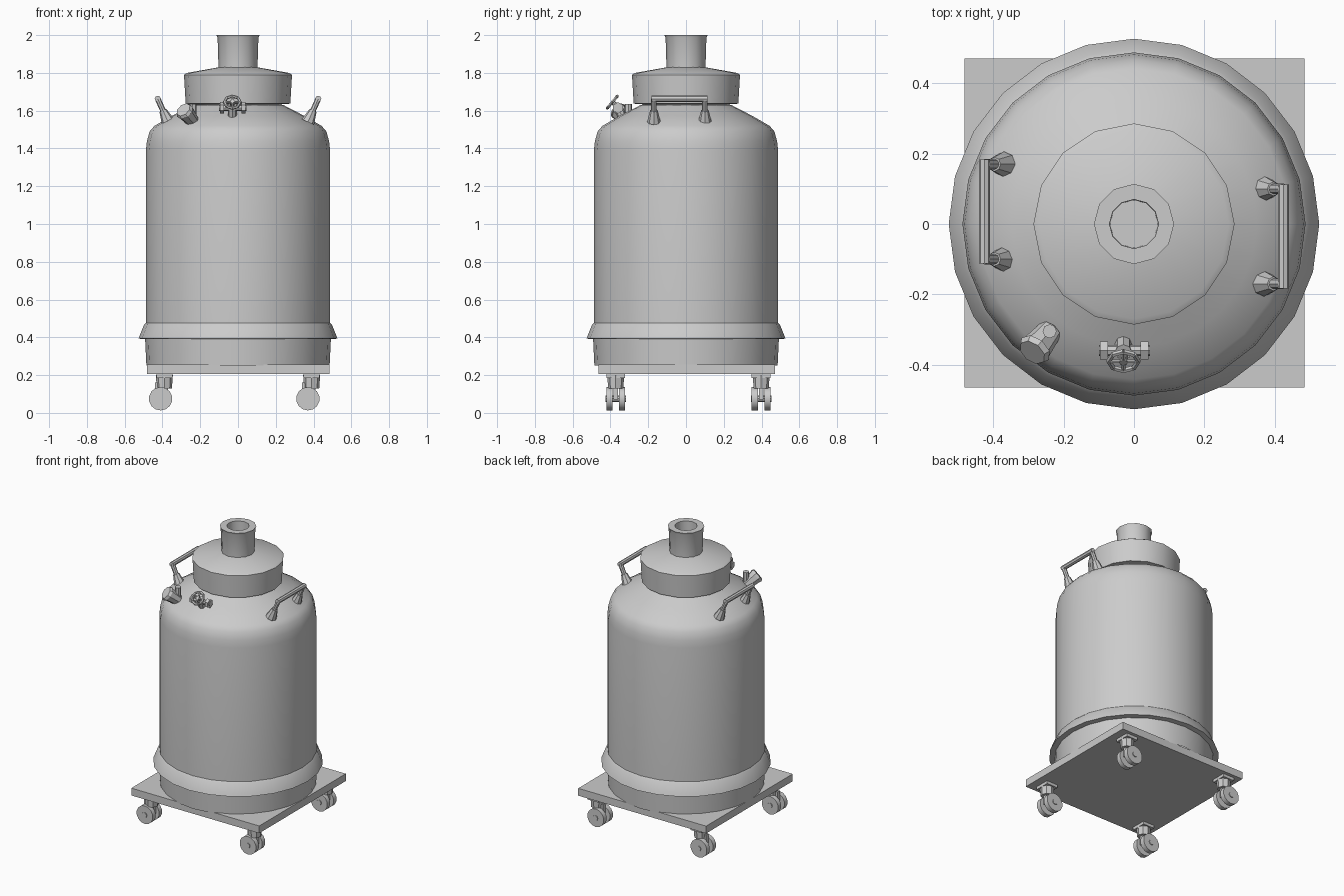
import bpy, bmesh, math
from mathutils import Vector

if "Cube" in bpy.data.objects:
    bpy.data.objects.remove(bpy.data.objects["Cube"])

steel = bpy.data.materials.new("light grey steel")
steel.diffuse_color = (0.6, 0.6, 0.6, 1)
steel.use_nodes = True
steel.node_tree.nodes["Principled BSDF"].inputs["Base Color"].default_value = steel.diffuse_color


def finish(name, bm, angle=35):
    bmesh.ops.recalc_face_normals(bm, faces=bm.faces)
    me = bpy.data.meshes.new(name)
    bm.to_mesh(me)
    bm.free()
    me.materials.append(steel)
    me.polygons.foreach_set("use_smooth", [True] * len(me.polygons))
    me.set_sharp_from_angle(angle=math.radians(angle))
    ob = bpy.data.objects.new(name, me)
    bpy.context.collection.objects.link(ob)
    return ob


def lathe(name, profile, sides, angle=35):
    """Spin (radius, z) points round the z axis; radius 0 closes an end."""
    bm = bmesh.new()
    rings = []
    for r, z in profile:
        if r == 0:
            rings.append([bm.verts.new((0, 0, z))] * sides)
        else:
            rings.append([bm.verts.new((r * math.cos(a), r * math.sin(a), z))
                          for a in (2 * math.pi * i / sides for i in range(sides))])
    for lo, hi in zip(rings, rings[1:]):
        for i in range(sides):
            j = (i + 1) % sides
            loop = list(dict.fromkeys((lo[i], lo[j], hi[j], hi[i])))
            bm.faces.new(loop)
    return finish(name, bm, angle)


def add_rod(bm, p0, p1, r0, r1=None, sides=8):
    p0, p1 = Vector(p0), Vector(p1)
    d = p1 - p0
    m = d.to_track_quat('Z', 'Y').to_matrix().to_4x4()
    m.translation = (p0 + p1) / 2
    bmesh.ops.create_cone(bm, cap_ends=True, segments=sides, radius1=r0,
                          radius2=r0 if r1 is None else r1, depth=d.length, matrix=m)


def add_box(bm, centre, size):
    vs = bmesh.ops.create_cube(bm, size=1)["verts"]
    for v in vs:
        v.co = Vector(centre) + Vector(a * b for a, b in zip(v.co, size))


# Square dolly plate
bm = bmesh.new()
add_box(bm, (0.002, 0.003, 0.23), (0.967, 0.935, 0.05))
finish("dolly_plate", bm)

# Four twin-wheel casters
for sx in (-1, 1):
    for sy in (-1, 1):
        x, y = 0.39 * sx, 0.385 * sy + 0.013
        side = ("left" if sx < 0 else "right") + ("_front" if sy < 0 else "_back")
        bm = bmesh.new()
        add_box(bm, (x, y, 0.195), (0.085, 0.10, 0.02))
        add_rod(bm, (x, y, 0.13), (x, y, 0.2), 0.04, 0.045)
        add_box(bm, (x - 0.015, y, 0.115), (0.07, 0.025, 0.09))
        add_rod(bm, (x - 0.02, y - 0.055, 0.075), (x - 0.02, y + 0.055, 0.075), 0.018)
        finish("caster_fork_" + side, bm)
        bm = bmesh.new()
        for o in (-0.034, 0.034):
            add_rod(bm, (x - 0.02, y + o - 0.016, 0.075), (x - 0.02, y + o + 0.016, 0.075),
                    0.062, sides=14)
        finish("caster_wheels_" + side, bm)

# Base ring, flared bumper and tank body with a conical shoulder
lathe("base_ring", [(0.485, 0.25), (0.492, 0.395)], 24)
lathe("bumper_ring", [(0.485, 0.39), (0.527, 0.393), (0.522, 0.405), (0.497, 0.468),
                      (0.485, 0.48)], 24)
lathe("tank_body", [(0.488, 0.40), (0.488, 1.39), (0.482, 1.44), (0.468, 1.49),
                    (0.442, 1.52), (0.35, 1.573), (0.24, 1.63)], 24, 28)

# Neck lid and open filler tube
lathe("neck_lid", [(0.22, 1.62), (0.235, 1.635), (0.277, 1.637), (0.286, 1.79),
                   (0.27, 1.80), (0.10, 1.83)], 16)
lathe("filler_tube", [(0.103, 1.82), (0.108, 1.985), (0.114, 2.0), (0.07, 2.0),
                      (0.068, 1.84), (0, 1.84)], 12)

# Two carrying handles, leaning outwards
for s, name in ((1, "right"), (-1, "left")):
    bm = bmesh.new()
    ends = []
    for y in (-0.17, 0.10):
        foot = Vector((0.37 * s, y * s, 1.54))
        top = Vector((0.425 * s, y * s, 1.663))
        add_rod(bm, foot, foot.lerp(top, 0.5), 0.036, 0.02)
        add_rod(bm, foot, top, 0.015)
        ends.append(top)
    over = (ends[1] - ends[0]).normalized() * 0.013
    add_rod(bm, ends[0] - over, ends[1] + over, 0.016)
    finish("handle_" + name, bm)

# Relief fitting on the front left of the shoulder
bm = bmesh.new()
out = Vector((-0.62, -0.76, 0)).normalized()
foot = Vector((-0.24, -0.305, 1.545))
tip = foot + out * 0.065 + Vector((0, 0, 0.05))
add_rod(bm, foot, tip, 0.035, 0.045)
add_rod(bm, tip, tip + (tip - foot) * 0.2, 0.05, 0.042)
add_rod(bm, foot + Vector((0, 0, 0.02)), foot + Vector((0, 0, 0.09)), 0.02)
finish("relief_fitting", bm)

# Front valve with a cross body and small hand wheel
bm = bmesh.new()
add_rod(bm, (-0.03, -0.33, 1.55), (-0.03, -0.365, 1.63), 0.024)
add_rod(bm, (-0.10, -0.36, 1.615), (0.045, -0.36, 1.615), 0.016)
for x in (-0.085, 0.03):
    add_rod(bm, (x - 0.011, -0.36, 1.615), (x + 0.011, -0.36, 1.615), 0.03, sides=6)
add_rod(bm, (-0.03, -0.365, 1.625), (-0.03, -0.395, 1.65), 0.012)
centre, n = Vector((-0.03, -0.39, 1.645)), 8
u, v = Vector((1, 0, 0)), Vector((0, 0.64, 0.77))
rim = [centre + 0.042 * (u * math.cos(math.tau * i / n) + v * math.sin(math.tau * i / n))
       for i in range(n)]
for i in range(n):
    add_rod(bm, rim[i], rim[(i + 1) % n], 0.008, sides=6)
    if i % 2 == 0:
        add_rod(bm, centre, rim[i], 0.006, sides=6)
finish("front_valve", bm)
